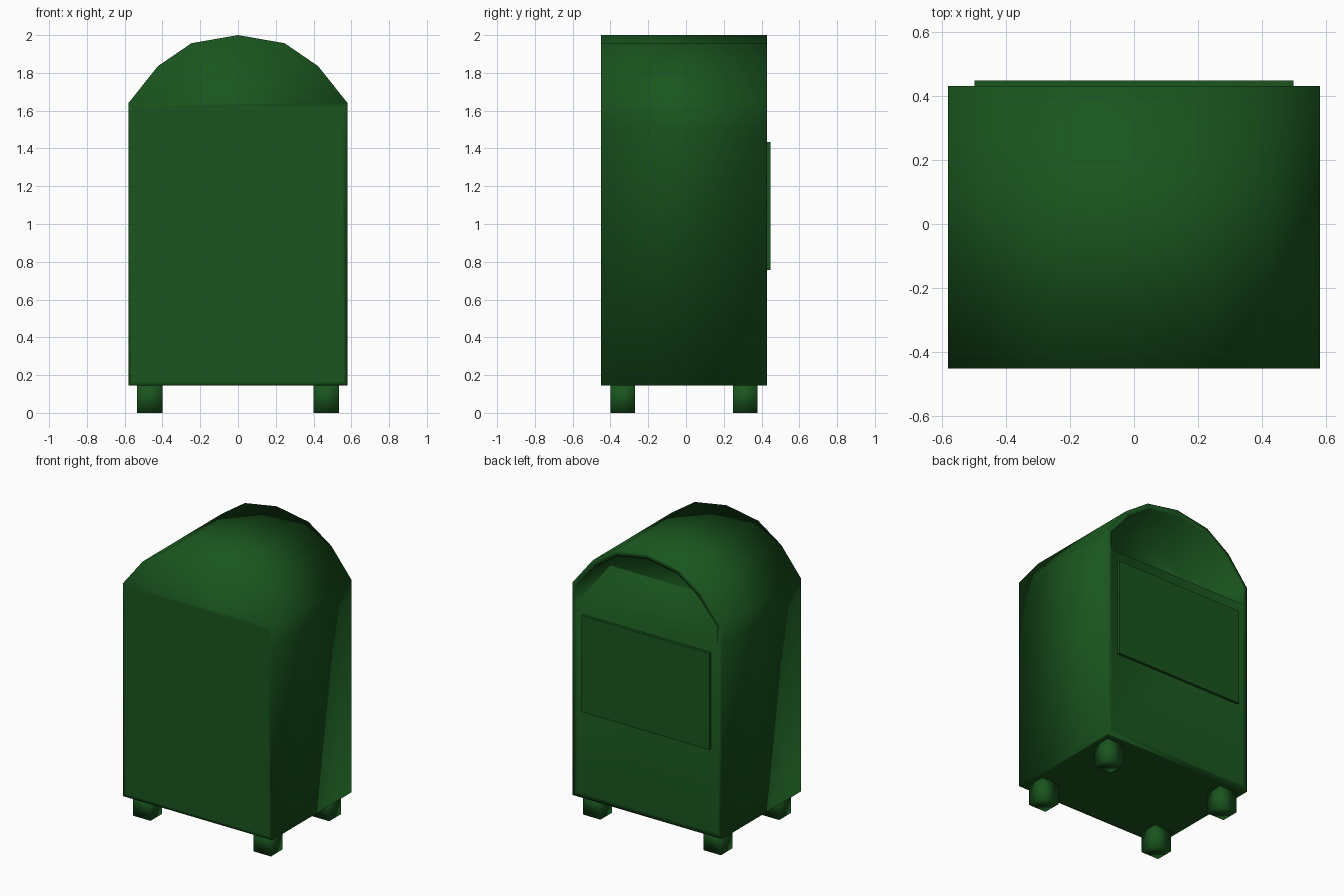
import bpy, bmesh

if "Cube" in bpy.data.objects:
    bpy.data.objects.remove(bpy.data.objects["Cube"])

green = bpy.data.materials.new("dark_green")
green.diffuse_color = (0.01, 0.09, 0.013, 1)
green.use_nodes = True
green.node_tree.nodes["Principled BSDF"].inputs["Base Color"].default_value = green.diffuse_color


def finish(bm, name, smooth=True):
    bmesh.ops.recalc_face_normals(bm, faces=bm.faces)
    me = bpy.data.meshes.new(name)
    for f in bm.faces:
        f.smooth = smooth
    bm.to_mesh(me)
    bm.free()
    me.materials.append(green)
    ob = bpy.data.objects.new(name, me)
    bpy.context.collection.objects.link(ob)
    return ob


def box(name, x0, x1, y0, y1, z0, z1, smooth):
    bm = bmesh.new()
    bmesh.ops.create_cube(bm, size=1)
    for v in bm.verts:
        v.co = (x0 + (v.co.x + .5) * (x1 - x0),
                y0 + (v.co.y + .5) * (y1 - y0),
                z0 + (v.co.z + .5) * (z1 - z0))
    return finish(bm, name, smooth)


def mirrored(half):
    # half profile runs up the right side and ends at the apex
    return half + [(-x, z) for x, z in reversed(half[:-1])]


# Arched body: outer shell, back rim and recessed letter opening
SILL = 1.51
arch = [(.58, 1.64), (.425, 1.835), (.247, 1.957), (0, 2.0)]
inner_arch = [(.545, 1.63), (.395, 1.805), (.235, 1.917), (0, 1.957)]
outer = mirrored([(.58, .145), (.58, SILL)] + arch)
inner = mirrored([(.545, .18), (.545, SILL)] + inner_arch)
recess = mirrored([(.545, 1.62)] + inner_arch)

bm = bmesh.new()


def loop(points, y):
    return [bm.verts.new((x, y, z)) for x, z in points]


def bridge(a, b):
    for i in range(len(a)):
        j = (i + 1) % len(a)
        bm.faces.new((a[i], a[j], b[j], b[i]))


front, back = loop(outer, -.45), loop(outer, .43)
rim = loop(inner, .43)
bridge(front, back)
bridge(back, rim)
deep = loop(recess, .06)
bridge(rim[1:-1], deep)
bm.faces.new(deep)
bm.faces.new((rim[0], rim[1], rim[-2], rim[-1]))

# Front: arched upper face and framed lower panel
bm.faces.new(front[2:-2])
lower = bm.faces.new(front[:3] + front[-3:-2] + front[-2:])
bottom = next(f for f in bm.faces
              if len(f.verts) == 4 and all(abs(v.co.z - .145) < 1e-4 for v in f.verts))
bmesh.ops.recalc_face_normals(bm, faces=bm.faces)
bmesh.ops.inset_individual(bm, faces=[lower], thickness=.03)
bmesh.ops.inset_individual(bm, faces=[bottom], thickness=.03)
for e in bm.edges:
    if all(abs(v.co.z - 1.64) < 1e-4 and v.co.y < -.44 for v in e.verts):
        e.smooth = False
finish(bm, "mailbox_body")

# Back panel
box("back_panel", -.497, .497, .42, .448, .757, 1.435, False)

# Four legs
for side, x in (("left", -.468), ("right", .468)):
    for end, y in (("front", -.335), ("back", .313)):
        box(f"{end}_{side}_leg", x - .068, x + .068, y - .065, y + .065, 0, .16, True)
